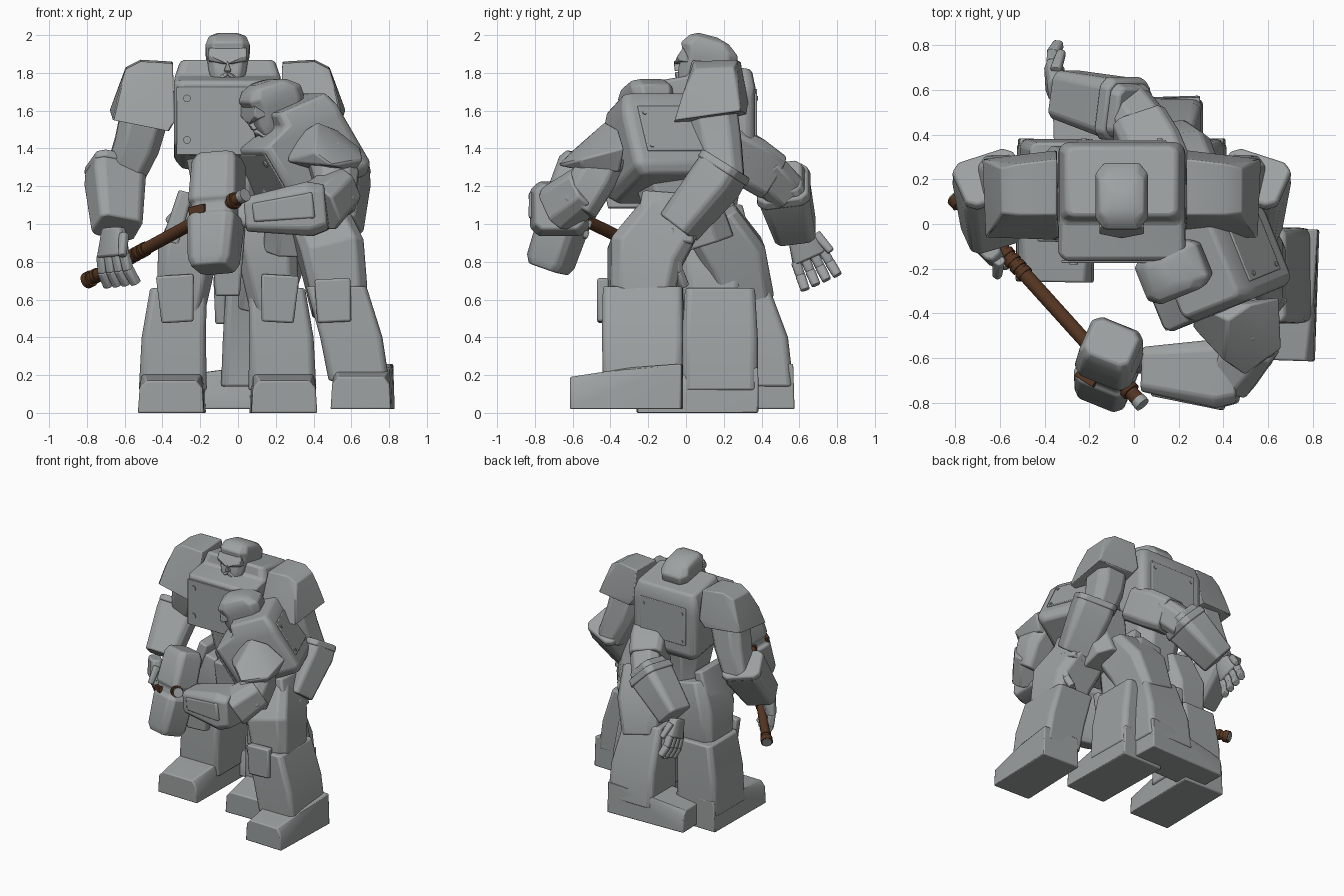
import bpy, bmesh, math
from mathutils import Vector as V, Matrix as M

if "Cube" in bpy.data.objects:
    bpy.data.objects.remove(bpy.data.objects["Cube"])


def material(name, rgb):
    m = bpy.data.materials.new(name)
    m.use_nodes = True
    m.diffuse_color = (*rgb, 1)
    m.node_tree.nodes["Principled BSDF"].inputs["Base Color"].default_value = (*rgb, 1)
    return m


GREY = material("armour_grey", (0.34, 0.36, 0.36))
BROWN = material("handle_brown", (0.088, 0.035, 0.015))
X, Y, Z = V((1, 0, 0)), V((0, 1, 0)), V((0, 0, 1))


def finish(name, bm, mat=GREY, bevel=0.0, matrix=None):
    bmesh.ops.recalc_face_normals(bm, faces=bm.faces)
    me = bpy.data.meshes.new(name)
    bm.to_mesh(me)
    bm.free()
    if matrix:
        me.transform(matrix)
    ob = bpy.data.objects.new(name, me)
    bpy.context.collection.objects.link(ob)
    me.materials.append(mat)
    if bevel:
        b = ob.modifiers.new("bevel", 'BEVEL')
        b.width, b.segments, b.limit_method = bevel, 2, 'ANGLE'
    bpy.ops.object.select_all(action='DESELECT')
    ob.select_set(True)
    bpy.context.view_layer.objects.active = ob
    bpy.ops.object.shade_smooth_by_angle(angle=math.radians(32))
    return ob


def loft(name, path, sizes, ref=X, cut=0.22, bevel=0.012, mat=GREY, matrix=None, flat=False):
    """Chamfered rectangles strung along a path; flat keeps every section level."""
    path = [V(p) for p in path]
    axis = Z if flat else (path[-1] - path[0]).normalized()
    side = (ref - axis * ref.dot(axis)).normalized()
    other = axis.cross(side)
    k = 1 - 2 * cut
    corners = [(1, k), (k, 1), (-k, 1), (-1, k), (-1, -k), (-k, -1), (k, -1), (1, -k)]
    if cut == 0:
        corners = [(1, 1), (-1, 1), (-1, -1), (1, -1)]
    bm = bmesh.new()
    rings = [[bm.verts.new(p + side * a * w / 2 + other * b * d / 2) for a, b in corners]
             for p, (w, d) in zip(path, sizes)]
    n = len(corners)
    for r, s in zip(rings, rings[1:]):
        for i in range(n):
            bm.faces.new((r[i], r[(i + 1) % n], s[(i + 1) % n], s[i]))
    bm.faces.new(rings[0])
    bm.faces.new(rings[-1])
    return finish(name, bm, mat, bevel, matrix)


def hull(name, pts, bevel=0.012, matrix=None):
    bm = bmesh.new()
    for p in pts:
        bm.verts.new(p)
    bmesh.ops.convex_hull(bm, input=bm.verts)
    bmesh.ops.dissolve_limit(bm, angle_limit=0.03, verts=bm.verts, edges=bm.edges)
    return finish(name, bm, GREY, bevel, matrix)


def box(name, centre, size, matrix=None, bevel=0.008):
    bm = bmesh.new()
    bmesh.ops.create_cube(bm, size=1, matrix=M.Translation(centre) @ M.Diagonal((*size, 1)))
    return finish(name, bm, GREY, bevel, matrix)


def rod(name, a, b, r, mat, matrix=None):
    a, b = V(a), V(b)
    bm = bmesh.new()
    turn = (b - a).to_track_quat('Z', 'Y').to_matrix().to_4x4()
    bmesh.ops.create_cone(bm, cap_ends=True, segments=14, radius1=r, radius2=r,
                          depth=(b - a).length, matrix=M.Translation((a + b) / 2) @ turn)
    return finish(name, bm, mat, matrix=matrix)


def body(tag, m):
    """Torso with its plates and rivets, centred on the origin and facing -y."""
    loft(tag + "_torso", [(0, 0, -.26), (0, 0, -.2), (0, 0, .125), (0, .09, .17), (0, .09, .26)],
         [(.48, .46), (.57, .54), (.57, .54), (.56, .36), (.5, .32)], cut=.06, bevel=.02, matrix=m)
    box(tag + "_chest_plate", (0, -.268, -.04), (.54, .012, .36), m, .004)
    box(tag + "_back_plate", (0, .268, -.02), (.4, .016, .3), m, .005)
    for face, w, h, r in ((-1, .215, .11, .02), (1, .17, .11, .012)):
        for sx in (-1, 1):
            for sz in (-1, 1):
                c = V((sx * w, face * .272, -.03 + sz * h))
                rod(tag + "_rivet", c - Y * .01, c + Y * .01, r, GREY, m)


def head(tag, m):
    """Helmeted head with a heavy brow and a beard."""
    loft(tag + "_skull", [(0, -.06, -.14), (0, -.02, -.07), (0, .02, 0), (0, .02, .06), (0, .02, .11),
         (0, .01, .135)], [(.16, .17), (.2, .26), (.22, .29), (.235, .31), (.2, .22), (.12, .1)],
         cut=.16, bevel=.01, matrix=m)
    hull(tag + "_brow", [(x, y, z) for x in (-.1, .1) for y, z in
         ((-.14, .0), (-.15, .025), (-.12, .07), (-.08, -.01))] + [(0, -.17, -.02)], .005, m)
    hull(tag + "_nose", [(-.02, -.165, -.055), (.02, -.165, -.055), (0, -.17, .0),
                         (-.02, -.1, -.06), (.02, -.1, -.06), (0, -.1, .0)], .003, m)
    for s in (-1, 1):
        hull(tag + "_moustache", [(0, -.165, -.06), (0, -.165, -.08), (s * .07, -.15, -.12),
             (s * .08, -.12, -.1), (s * .06, -.08, -.08), (0, -.1, -.06)], .004, m)


def hand(tag, wrist, direction, across, curl=0.0, size=1.0):
    """Palm, four jointed fingers and a thumb."""
    wrist, d = V(wrist), V(direction).normalized()
    a = V(across)
    a = (a - d * a.dot(d)).normalized()
    n = d.cross(a)
    loft(tag + "_palm", [wrist, wrist + d * .13 * size], [(.13, .09), (.18 * size, .08)], ref=a)
    for i in range(4):
        p = wrist + (d * .12 + a * (i - 1.5) * .047) * size
        spread = a * (i - 1.5) * .07
        for j in range(2):
            f = (d * math.cos(curl * (j + .5)) + n * math.sin(curl * (j + .5)) + spread) * .075 * size
            loft(tag + "_finger", [p, p + f], [(.048 * size, .055), (.044 * size, .05)], ref=a, bevel=.005)
            p = p + f * .92
    t = wrist + d * .04 + a * .08
    loft(tag + "_thumb", [t, t + (d * .1 + n * .04 + a * .03) * size], [(.05, .05), (.04, .04)], ref=a)


def foot(name, heel, toe, w):
    """Wedge boot from heel to toe on the ground."""
    h, t = V(heel), V(toe)
    s = (t - h).cross(Z).normalized() * w / 2
    mid = h.lerp(t, .45)
    pts = []
    for k in (-1, 1):
        pts += [h + s * k, t + s * k, h + s * k * .95 + Z * .24, mid + s * k * .9 + Z * .22,
                t + s * k * .95 + Z * .13, t + s * k * .75 + Z * .17]
    hull(name, pts, .008)


# Standing figure
CX = -0.055
body("standing", M.Translation((CX, .1, 1.585)))
head("standing", M.Translation((CX, .105, 1.865)))
loft("standing_waist", [(CX, .12, .92), (CX, .12, 1.1), (CX, .12, 1.36)],
     [(.36, .32), (.34, .3), (.44, .4)])
loft("standing_loin_plate", [(CX, -.03, .62), (CX, -.06, 1.08)], [(.13, .05), (.2, .06)], cut=0)

for tag, s in (("right", -1), ("left", 1)):
    def at(x, y, z):
        return V((CX + s * x, y, z))
    hull(tag + "_pauldron", [at(*p) for p in (
        (.29, .04, 1.85), (.29, .29, 1.86), (.46, .04, 1.86), (.46, .27, 1.87), (.54, .05, 1.82),
        (.54, .25, 1.83), (.28, -.06, 1.54), (.31, -.07, 1.49), (.29, .33, 1.64), (.33, .32, 1.58),
        (.61, -.06, 1.55), (.625, .29, 1.6), (.58, -.02, 1.68), (.58, .28, 1.7))], .015)
    loft(tag + "_upper_arm", [at(.43, .14, 1.62), at(.48, .17, 1.42), at(.56, .21, 1.22)],
         [(.26, .26), (.24, .25), (.2, .2)])
    inward = V((1, -.45 * s, 0))
    loft(tag + "_forearm", [at(.595, .21, 1.31), at(.595, .16, 1.23), at(.585, -.04, .98)],
         [(.28, .23), (.29, .24), (.24, .2)], ref=inward, cut=.14)
    loft(tag + "_gauntlet_rim", [at(.59, .215, 1.32), at(.59, .19, 1.28)],
         [(.29, .24), (.3, .25)], ref=inward, cut=.14)
    hand("standing_" + tag, at(.605, -.1, .98), (0, -.1, -1), (-s * .7, -.7, .1), s * .4, 1.2)
    loft(tag + "_hip_guard", [at(.3, .1, .9), at(.22, .1, 1.17)], [(.1, .34), (.08, .3)], cut=.1)
    loft(tag + "_thigh", [at(.14, .13, 1.08), at(.21, .14, .86), at(.25, .15, .55)],
         [(.26, .34), (.32, .42), (.26, .32)], cut=.16)
    loft(tag + "_shin", [at(.29, .18, .12), at(.285, .18, .4), at(.26, .18, .66)],
         [(.36, .4), (.34, .4), (.3, .37)], cut=.07, flat=True)
    loft(tag + "_knee_plate", [at(.265, -.04, .48), at(.28, -.05, .73)],
         [(.17, .06), (.2, .06)], cut=0)
    foot(tag + "_boot", at(.29, .38, 0), at(.3, -.26, 0), .35)

# Stooping figure, turned to its own right
turn = M.Rotation(math.radians(-68), 4, 'Z') @ M.Rotation(math.radians(32), 4, 'X')
body("stooping", M.Translation((.31, -.14, 1.39)) @ turn @ M.Scale(.93, 4))
head("stooping", M.Translation((.18, -.21, 1.63)) @ turn)
loft("stooping_waist", [(.31, .06, .88), (.33, .0, 1.05), (.33, -.07, 1.3)],
     [(.36, .4), (.36, .4), (.42, .44)])
loft("stooping_hip_guard", [(.56, -.12, .9), (.5, -.1, 1.16)], [(.12, .32), (.1, .26)], cut=.1)

# Stooping figure: reaching left arm
hull("reaching_pauldron", [(.42, -.43, 1.54), (.28, -.36, 1.45), (.26, -.46, 1.33), (.4, -.61, 1.38),
                           (.52, -.36, 1.5), (.65, -.33, 1.4), (.66, -.56, 1.34), (.5, -.68, 1.31),
                           (.45, -.35, 1.27), (.6, -.35, 1.28), (.62, -.54, 1.28)], .01)
loft("reaching_upper_arm", [(.47, -.42, 1.38), (.52, -.49, 1.24), (.51, -.58, 1.08)],
     [(.22, .22), (.24, .24), (.22, .22)])
loft("reaching_elbow", [(.55, -.52, 1.2), (.42, -.67, 1.08)], [(.22, .22), (.26, .26)], ref=Z)
loft("reaching_forearm", [(.47, -.67, 1.09), (.38, -.67, 1.08), (.04, -.65, 1.05)],
     [(.24, .26), (.29, .31), (.18, .2)], ref=Z, cut=.14)
loft("reaching_forearm_plate", [(.4, -.82, 1.1), (.08, -.755, 1.06)], [(.14, .03), (.1, .03)],
     ref=Z, cut=0)
hand("reaching", (.06, -.62, 1.05), (-1, .15, 0), (0, .3, 1), .8)

# Stooping figure: trailing right arm
loft("trailing_pauldron", [(.14, .18, 1.42), (.08, .32, 1.34), (.02, .44, 1.26)],
     [(.27, .25), (.27, .28), (.25, .26)], cut=.14)
loft("trailing_upper_arm", [(.06, .4, 1.31), (-.04, .53, 1.17)], [(.23, .22), (.22, .22)])
loft("trailing_forearm", [(.0, .5, 1.25), (-.07, .52, 1.18), (-.31, .58, .96)],
     [(.22, .22), (.27, .26), (.22, .2)], ref=Y, cut=.14)
loft("trailing_cuff", [(-.03, .51, 1.22), (-.07, .52, 1.18)], [(.27, .27), (.29, .28)], ref=Y, cut=.14)
hand("trailing", (-.34, .6, .95), (-.12, .33, -.75), (-.05, .8, .35), .3, 1.1)

# Stooping figure: legs
loft("stooping_left_thigh", [(.4, -.05, 1.08), (.5, -.22, .83), (.54, -.25, .58)],
     [(.3, .34), (.34, .4), (.3, .34)], cut=.14)
loft("stooping_left_shin", [(.64, -.23, .17), (.6, -.23, .4), (.52, -.23, .67)],
     [(.32, .42), (.33, .43), (.32, .42)], cut=.06, flat=True)
loft("stooping_left_knee", [(.51, -.44, .48), (.5, -.44, .71)], [(.18, .06), (.19, .06)], cut=0)
foot("stooping_left_boot", (.67, -.02, .02), (.65, -.61, .02), .32)
loft("stooping_right_thigh", [(.24, .12, 1.04), (.17, .25, .84), (.12, .32, .58)],
     [(.32, .3), (.36, .34), (.3, .3)], cut=.14)
loft("stooping_right_shin", [(.11, .4, .14), (.11, .38, .4), (.1, .28, .72)],
     [(.4, .34), (.38, .32), (.32, .28)], cut=.07, flat=True)
loft("stooping_right_knee", [(-.09, .33, .48), (-.1, .3, .72)], [(.06, .18), (.06, .2)], cut=0)
foot("stooping_right_boot", (.3, .43, .02), (-.36, .41, .02), .29)

# Hammer
butt, tip = V((-.8, .12, .7)), V((.03, -.8, 1.15))
rod("hammer_handle", butt, tip, .033, BROWN)
for i, t in enumerate((0, .05, .27, .3, .33, .36, .72, .93)):
    r = .044 if t in (0, .93) else .039
    rod("handle_band", butt.lerp(tip, t), butt.lerp(tip, t + .018 + .012 * (t == 0)), r, BROWN)
rod("hammer_tip_cap", butt.lerp(tip, .985), butt.lerp(tip, 1.01), .036, GREY)
rod("hammer_butt_cap", butt, butt.lerp(tip, -.006), .036, GREY)
low, high = V((-.13, -.73, .76)), V((-.1, -.53, 1.36))
loft("hammer_head", [low.lerp(high, t) for t in (0, .07, .44, .47, .55, .58, .93, 1)],
     [(.2, .18), (.24, .22), (.27, .23), (.23, .2), (.23, .2), (.27, .23), (.25, .22), (.21, .17)],
     ref=V((.92, -.4, 0)), cut=.15, bevel=.01)
loft("hammer_binding", [(-.25, -.66, 1.065), (-.17, -.71, 1.085)], [(.045, .05), (.045, .05)],
     ref=Z, cut=0, bevel=.004, mat=BROWN)
